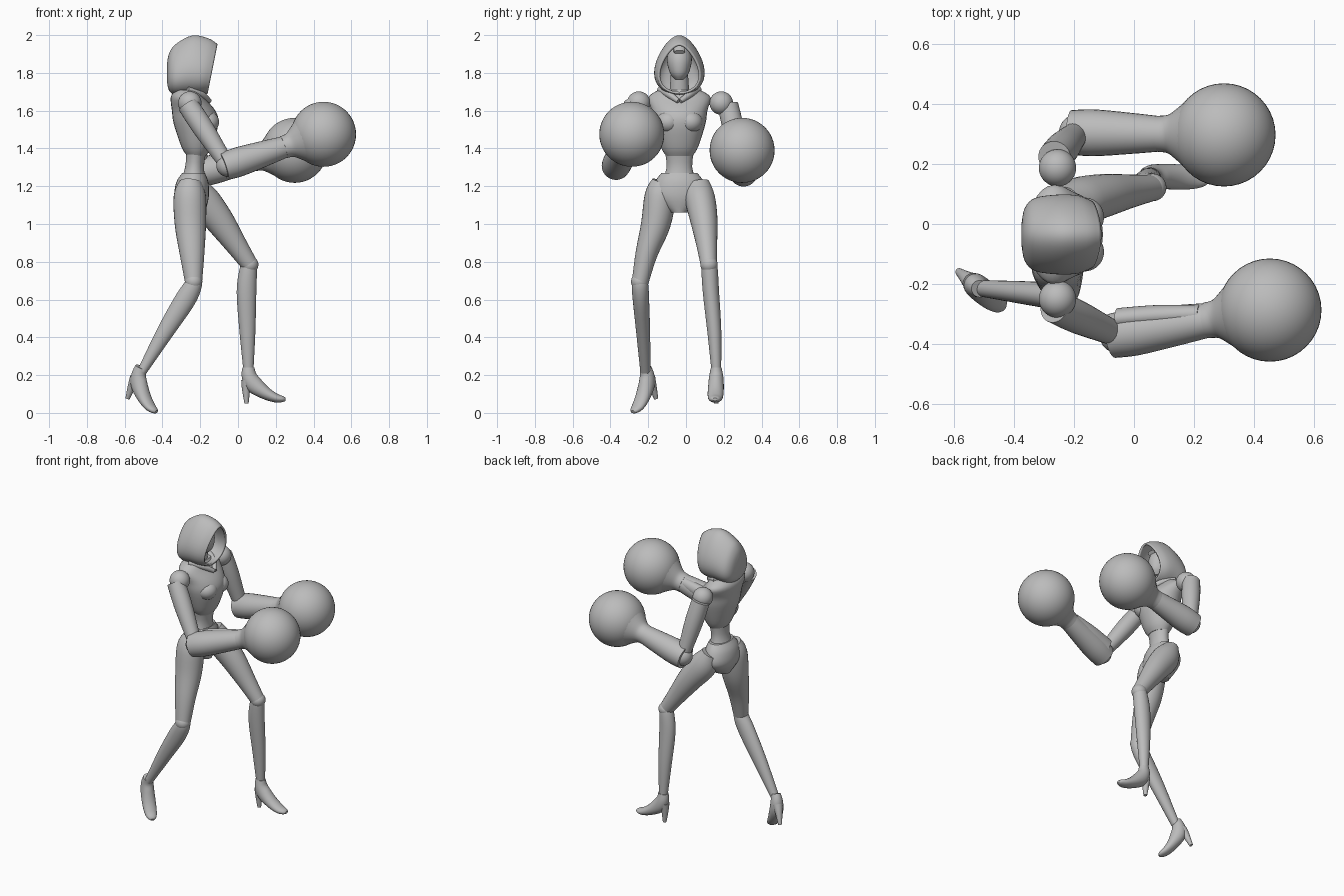
import bpy, bmesh, math
from mathutils import Vector, Matrix

cube = bpy.data.objects.get("Cube")
if cube:
    bpy.data.objects.remove(cube, do_unlink=True)

grey = bpy.data.materials.new("plain_grey")
grey.use_nodes = True
grey.diffuse_color = (0.5, 0.5, 0.5, 1)
grey.node_tree.nodes["Principled BSDF"].inputs["Base Color"].default_value = (0.5, 0.5, 0.5, 1)


def finish(name, bm, angle=40):
    bmesh.ops.recalc_face_normals(bm, faces=bm.faces)
    mesh = bpy.data.meshes.new(name)
    bm.to_mesh(mesh)
    bm.free()
    mesh.materials.append(grey)
    ob = bpy.data.objects.new(name, mesh)
    bpy.context.collection.objects.link(ob)
    bpy.ops.object.select_all(action="DESELECT")
    ob.select_set(True)
    bpy.context.view_layer.objects.active = ob
    bpy.ops.object.shade_smooth_by_angle(angle=math.radians(angle))
    return ob


def dense(rows, steps=4):
    """Smoothly interpolate between the given cross-sections."""
    out = []
    for i in range(len(rows) - 1):
        a, b, c, d = (rows[max(0, min(len(rows) - 1, i + k))] for k in (-1, 0, 1, 2))
        for s in range(steps):
            t = s / steps
            out.append([0.5 * (2 * q + (r - p) * t + (2 * p - 5 * q + 4 * r - w) * t * t
                               + (3 * q - p - 3 * r + w) * t ** 3)
                        for p, q, r, w in zip(a, b, c, d)])
    return out + [list(rows[-1])]


def loft(name, rows, axis=None, taper=0, open_end=False, n=28, matrix=None):
    """Rows are x, y, z, side radius, other radius, and optionally shear."""
    rows = dense([list(r) + [r[3]] * (len(r) == 4) for r in rows])
    pts = [Vector(r[:3]) for r in rows]
    bm = bmesh.new()
    rings = []
    for i, r in enumerate(rows):
        t = Vector(axis) if axis else (pts[min(i + 1, len(pts) - 1)] - pts[max(i - 1, 0)]).normalized()
        u = Vector((0, 1, 0))
        u = (u - t * u.dot(t)).normalized()
        v = t.cross(u)
        shear = r[5] if len(r) > 5 else 0
        ring = []
        for k in range(n):
            c, s = math.cos(math.tau * k / n), math.sin(math.tau * k / n)
            ring.append(bm.verts.new(pts[i] + u * c * r[3] * (1 - taper * s)
                                     + (v + t * shear) * s * r[4]))
        rings.append(ring)
    for a, b in zip(rings, rings[1:]):
        for k in range(n):
            j = (k + 1) % n
            bm.faces.new((a[k], a[j], b[j], b[k]))
    bm.faces.new(rings[0])
    if not open_end:
        bm.faces.new(rings[-1])
    if matrix:
        bm.transform(matrix)
    return finish(name, bm)


def ball(name, centre, radius, scale=(1, 1, 1)):
    bm = bmesh.new()
    bmesh.ops.create_uvsphere(bm, u_segments=40, v_segments=24, radius=radius)
    bm.transform(Matrix.Translation(centre) @ Matrix.Diagonal((*scale, 1)))
    return finish(name, bm)


# Torso
UP = (0, 0, 1)
MID = -0.035
loft("chest", [(-0.22, MID, 1.36, 0.07, 0.05), (-0.22, MID, 1.41, 0.1, 0.08),
               (-0.222, MID, 1.53, 0.138, 0.118), (-0.235, MID, 1.6, 0.148, 0.115),
               (-0.268, MID, 1.67, 0.165, 0.088), (-0.27, MID, 1.71, 0.11, 0.065)], UP)
loft("waist", [(-0.24, MID, 1.2, 0.1, 0.075), (-0.23, MID, 1.3, 0.068, 0.05),
               (-0.22, MID, 1.4, 0.08, 0.055)], UP)
loft("pelvis", [(-0.235, MID, 1.27, 0.095, 0.06), (-0.242, MID, 1.22, 0.13, 0.085),
                (-0.245, MID, 1.14, 0.14, 0.09), (-0.235, MID, 1.06, 0.045, 0.06)], UP)
for side, label in ((1, "left"), (-1, "right")):
    ball(label + "_bust", (-0.165, MID + side * 0.058, 1.54), 0.065, (1, 1, 0.9))

# Head, neck and hood
loft("neck", [(-0.27, MID, 1.66, 0.055), (-0.25, MID, 1.8, 0.045)])
loft("head", [(-0.22, MID, 1.765, 0.022, 0.03), (-0.23, MID, 1.8, 0.05, 0.065),
              (-0.24, MID, 1.87, 0.066, 0.08), (-0.245, MID, 1.93, 0.05, 0.06),
              (-0.245, MID, 1.95, 0.02, 0.03)], UP)
loft("brow_ridge", [(-0.2, MID, 1.94, 0.03, 0.02), (-0.165, MID, 1.91, 0.03, 0.012)])
hood = loft("hood", [(-0.375, MID, 1.8, 0.035, 0.055, 0), (-0.364, MID, 1.805, 0.085, 0.1, 0),
                     (-0.33, MID, 1.817, 0.117, 0.135, 0), (-0.25, MID, 1.84, 0.128, 0.158, 0.05),
                     (-0.18, MID, 1.833, 0.125, 0.15, 0.15), (-0.135, MID, 1.82, 0.108, 0.132, 0.2)],
            (1, 0, 0), taper=0.3, open_end=True, n=40)
shell = hood.modifiers.new("cloth", "SOLIDIFY")
shell.thickness = 0.012
shell.offset = -1
for side in (1, -1):
    loft("collar_fold", [(-0.27, MID + side * 0.1, 1.71, 0.02), (-0.2, MID + side * 0.06, 1.69, 0.02),
                         (-0.15, MID + side * 0.005, 1.65, 0.012)])

# Arms: shoulder ball, upper arm, elbow ball, flared forearm and round glove
arms = {
    "right": (Vector((-0.255, -0.25, 1.64)), Vector((-0.055, -0.37, 1.31)), Vector((0.453, -0.287, 1.475))),
    "left": (Vector((-0.255, 0.187, 1.64)), Vector((-0.19, 0.305, 1.275)), Vector((0.3, 0.297, 1.39))),
}
for label, (shoulder, elbow, fist) in arms.items():
    out = Vector((-0.01, 0.035 if label == "left" else -0.025, -0.01))
    ball(label + "_shoulder", shoulder, 0.062)
    top = shoulder + out
    loft(label + "_upper_arm", [(*top, 0.055), (*top.lerp(elbow, 0.35), 0.056),
                                (*top.lerp(elbow, 0.8), 0.045), (*elbow, 0.04)])
    ball(label + "_elbow", elbow, 0.06)
    reach = (fist - elbow).normalized()
    start = elbow - reach * 0.02
    loft(label + "_forearm", [(*start, 0.074), (*start.lerp(fist, 0.15), 0.078),
                              (*start.lerp(fist, 0.4), 0.068), (*start.lerp(fist, 0.62), 0.057)])
    loft(label + "_cuff", [(*(fist - reach * 0.225), 0.06), (*(fist - reach * 0.19), 0.065),
                           (*(fist - reach * 0.155), 0.09), (*(fist - reach * 0.12), 0.12)])
    ball(label + "_glove", fist, 0.172)
loft("right_forearm_guard", [(-0.05, -0.315, 1.34, 0.035, 0.05), (0.08, -0.305, 1.38, 0.035, 0.045),
                             (0.22, -0.3, 1.42, 0.03, 0.035)])

# Legs
loft("right_thigh", [(-0.25, -0.115, 1.22, 0.065, 0.06), (-0.255, -0.135, 1.15, 0.083, 0.085),
                     (-0.252, -0.16, 1.0, 0.078, 0.083), (-0.243, -0.21, 0.84, 0.058, 0.065),
                     (-0.235, -0.243, 0.69, 0.044, 0.045)])
loft("right_shin", [(-0.228, -0.245, 0.715, 0.038, 0.036), (-0.24, -0.243, 0.67, 0.044, 0.048),
                    (-0.285, -0.238, 0.59, 0.043, 0.055), (-0.385, -0.227, 0.43, 0.037, 0.045),
                    (-0.508, -0.215, 0.22, 0.027, 0.025)])
loft("left_thigh", [(-0.225, 0.055, 1.21, 0.07, 0.055), (-0.185, 0.075, 1.13, 0.08, 0.085),
                    (-0.1, 0.095, 1.02, 0.072, 0.077), (-0.01, 0.11, 0.89, 0.055, 0.058),
                    (0.062, 0.12, 0.785, 0.043, 0.044)])
loft("left_shin", [(0.065, 0.122, 0.81, 0.036), (0.055, 0.125, 0.76, 0.043, 0.046),
                   (0.045, 0.132, 0.64, 0.043, 0.052), (0.05, 0.15, 0.43, 0.037, 0.042),
                   (0.055, 0.16, 0.23, 0.026, 0.027)])
ball("right_knee", (-0.235, -0.245, 0.695), 0.046)
ball("left_knee", (0.062, 0.122, 0.785), 0.046)

# High-heeled shoes, shaped from the ankle down and forward
for label, ankle, yaw, pitch in (("right", (-0.515, -0.215, 0.238), -39, 26), ("left", (0.055, 0.16, 0.235), -2, 0)):
    place = (Matrix.Translation(ankle) @ Matrix.Rotation(math.radians(yaw), 4, "Z")
             @ Matrix.Rotation(math.radians(pitch), 4, "Y"))
    loft(label + "_shoe", [(0, 0, 0.005, 0.028, 0.032), (0.004, 0, -0.04, 0.037, 0.04),
                           (0.03, 0, -0.085, 0.041, 0.046), (0.09, 0, -0.13, 0.042, 0.034),
                           (0.145, 0, -0.156, 0.038, 0.024), (0.182, 0, -0.162, 0.027, 0.016),
                           (0.197, 0, -0.163, 0.012, 0.008)], matrix=place)
    loft(label + "_heel", [(-0.008, 0, -0.06, 0.032, 0.03), (-0.012, 0, -0.11, 0.022, 0.022),
                           (-0.01, 0, -0.185, 0.012, 0.011)], UP, matrix=place)
